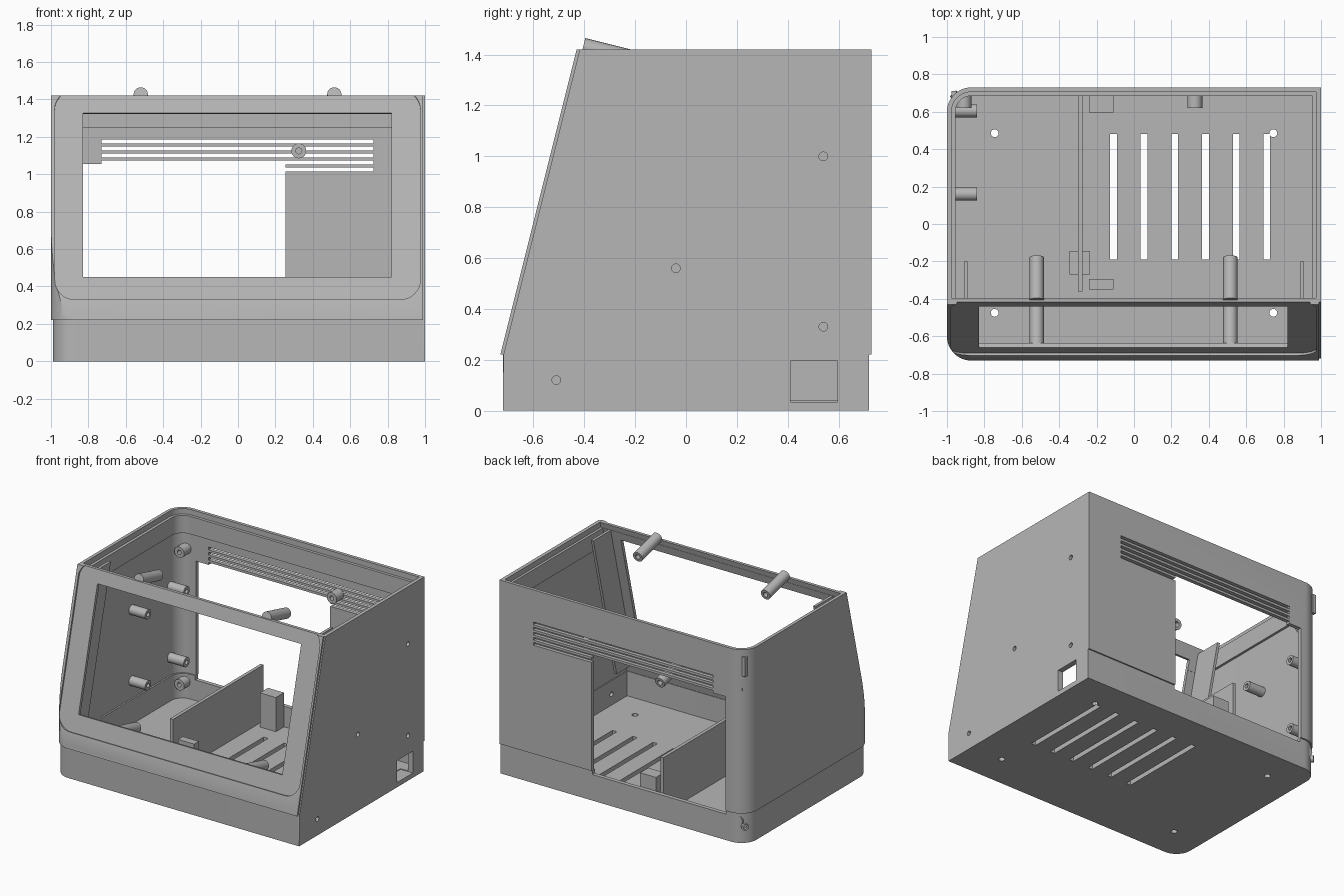
import bpy, bmesh, math
from mathutils import Matrix, Vector

if "Cube" in bpy.data.objects:
    bpy.data.objects.remove(bpy.data.objects["Cube"])

grey = bpy.data.materials.new("plain grey")
grey.use_nodes = True
GREY = (0.47, 0.47, 0.47, 1)
grey.diffuse_color = GREY
grey.node_tree.nodes["Principled BSDF"].inputs["Base Color"].default_value = GREY


# Drawing planes: local x, y hold the outline, local z the extrusion
def frame(x, y, z, origin=(0, 0, 0)):
    m = Matrix((x, y, z)).transposed().to_4x4()
    m.translation = Vector(origin)
    return m


PLAN = Matrix.Identity(4)
SIDE = frame((0, 1, 0), (0, 0, 1), (1, 0, 0))
BACK = frame((1, 0, 0), (0, 0, 1), (0, 1, 0))
UP = Vector((0, 0.3, 1.2)).normalized()
OUT = Vector((0, -UP.z, UP.y))
FOOT = Vector((0, -0.73, 0.22))
SLOPE = frame((1, 0, 0), UP, OUT, FOOT)


def finish(name, bm):
    bmesh.ops.recalc_face_normals(bm, faces=bm.faces)
    mesh = bpy.data.meshes.new(name)
    bm.to_mesh(mesh)
    bm.free()
    mesh.materials.append(grey)
    ob = bpy.data.objects.new(name, mesh)
    bpy.context.collection.objects.link(ob)
    return ob


def prism(name, pts, m, lo, hi, front=None):
    """Extrude an outline; front trims it parallel to the sloping face."""
    bm = bmesh.new()
    face = bm.faces.new([bm.verts.new((a, b, lo)) for a, b in pts])
    ext = bmesh.ops.extrude_face_region(bm, geom=[face])["geom"]
    bmesh.ops.translate(bm, vec=(0, 0, hi - lo),
                        verts=[v for v in ext if isinstance(v, bmesh.types.BMVert)])
    bm.transform(m)
    if front is not None:
        bmesh.ops.bisect_plane(bm, geom=bm.verts[:] + bm.edges[:] + bm.faces[:],
                               plane_co=FOOT - OUT * front, plane_no=OUT, clear_outer=True)
        bmesh.ops.holes_fill(bm, edges=[e for e in bm.edges if e.is_boundary])
    return finish(name, bm)


def rect(x0, x1, y0, y1):
    return [(x0, y0), (x1, y0), (x1, y1), (x0, y1)]


def arc(x, y, r, a0, a1, n=12):
    return [(x + r * math.cos(math.radians(a0 + (a1 - a0) * i / n)),
             y + r * math.sin(math.radians(a0 + (a1 - a0) * i / n))) for i in range(n + 1)]


def circle(x, y, r):
    return arc(x, y, r, 0, 360, 20)[:-1]


def round_rect(x0, x1, y0, y1, r):
    return (arc(x1 - r, y1 - r, r, 0, 90) + arc(x0 + r, y1 - r, r, 90, 180)
            + arc(x0 + r, y0 + r, r, 180, 270) + arc(x1 - r, y0 + r, r, 270, 360))


def footprint(inset, right):
    """Body outline: rounded on one side, square on the other."""
    x, y, r = -1 + inset, 0.73 - inset, 0.13 - inset
    return ([(right, y)] + arc(x + r, y - r, r, 90, 180)
            + arc(x + r, -y + r, r, 180, 270) + [(right, -y)])


def box(name, x0, x1, y0, y1, z0, z1):
    return prism(name, rect(x0, x1, y0, y1), PLAN, z0, z1)


def cut(cutter, *targets):
    cutter.hide_render = True
    for ob in targets:
        mod = ob.modifiers.new("cut", 'BOOLEAN')
        mod.operation, mod.solver, mod.object = 'DIFFERENCE', 'EXACT', cutter
        bpy.context.view_layer.objects.active = ob
        bpy.ops.object.modifier_apply(modifier=mod.name)
    bpy.data.objects.remove(cutter)


def tube(name, start, direction, r, length, hole):
    """Round post with a blind hole in its tip."""
    prof = [(0, 0), (r, 0), (r, length), (hole, length), (hole, length * 0.3), (0, length * 0.3)]
    bm = bmesh.new()
    vs = [bm.verts.new((a, 0, b)) for a, b in prof]
    es = [bm.edges.new(p) for p in zip(vs, vs[1:])]
    bmesh.ops.spin(bm, geom=vs + es, cent=(0, 0, 0), axis=(0, 0, 1),
                   angle=math.tau, steps=24)
    bmesh.ops.remove_doubles(bm, verts=bm.verts, dist=0.0005)
    rot = Vector(direction).to_track_quat('Z', 'Y').to_matrix().to_4x4()
    bm.transform(Matrix.Translation(start) @ rot)
    return finish(name, bm)


# Upper shell, with an inner ledge below the open rim
shell = prism("upper_shell", footprint(0, 0.99), PLAN, 0.22, 1.42, 0)
cut(prism("c", footprint(0.045, 0.955), PLAN, 0.1, 1.6, 0.036), shell)
cut(prism("c", footprint(0.028, 0.967), PLAN, 0.1, 1.25, 0.035), shell)
cut(prism("c", footprint(0.024, 0.973), PLAN, 1.38, 1.6, 0.034), shell)

# Base tray
base = prism("base_tray", footprint(0.01, 0.99), PLAN, 0, 0.22)
cut(prism("c", footprint(0.04, 0.96), PLAN, 0.04, 0.4), base)

# Right side panel
panel = prism("right_panel", [(-0.72, 0), (0.72, 0), (0.72, 0.22), (0.73, 0.22),
                              (0.73, 1.42), (-0.418, 1.42), (-0.718, 0.22)], SIDE, 0.99, 1.0)

# Sloping front: shallow rounded recess and screen opening
cut(prism("c", round_rect(-0.98, 0.975, 0.113, 1.27, 0.11), SLOPE, -0.012, 0.1), shell)
cut(prism("c", rect(-0.83, 0.82, 0.242, 1.144), SLOPE, -0.12, 0.1), shell)

# Back: large opening, framed window and vent slots
cut(prism("c", rect(-0.83, 0.255, 0.19, 1.055), BACK, 0.6, 0.8), shell, base)
cut(prism("c", rect(0.36, 0.887, 0.30, 0.65), BACK, 0.716, 0.8), shell)
cut(prism("c", rect(0.395, 0.85, 0.35, 0.615), BACK, 0.6, 0.8), shell)
for i in range(5):
    z = 1.025 + 0.0375 * i
    cut(prism("c", rect(-0.73, 0.725, z - 0.01, z + 0.01), BACK, 0.6, 0.8), shell)

# Right wall: socket hole and screw holes
cut(prism("c", rect(0.41, 0.595, 0.035, 0.195), SIDE, 0.9, 1.1), panel, base)
for y, z, r in [(-0.51, 1, 0.017), (0.54, 1, 0.017), (-0.04, 0.56, 0.017),
                (0.54, 0.56, 0.021), (0.54, 0.33, 0.017), (-0.51, 0.12, 0.017)]:
    cut(prism("c", circle(y, z, r), SIDE, 0.9, 1.1), panel, base if z < 0.22 else shell)

# Floor: vents and foot holes
for i in range(6):
    x = -0.11 + 0.164 * i
    cut(box("c", x - 0.018, x + 0.018, -0.19, 0.48, -0.1, 0.1), base)
for x in (-0.745, 0.745):
    for y in (-0.475, 0.485):
        cut(prism("c", circle(x, y, 0.021), PLAN, -0.1, 0.1), base)

# Floor divider and support blocks
box("floor_divider", -0.30, -0.275, -0.36, 0.69, 0.04, 0.45)
box("rear_block", -0.24, -0.11, 0.595, 0.69, 0.04, 0.29)
box("front_block", -0.24, -0.11, -0.35, -0.295, 0.04, 0.31)
box("divider_foot", -0.345, -0.235, -0.27, -0.145, 0.04, 0.12)

# Sloping ribs inside the front
for name, x in (("left_rib", -0.91), ("right_rib", 0.89)):
    prism(name, [(-0.67, 0.3), (-0.47, 0.3), (-0.2, 1.38), (-0.4, 1.38)], SIDE, x, x + 0.02)

# Long screen posts standing square to the sloping front
for level, y, z in (("upper", -0.405, 1.428), ("lower", -0.66, 0.41)):
    for side, x in (("left", 0.515), ("right", -0.52)):
        tube(f"{level}_{side}_screen_post", (x, y, z), -OUT, 0.038, 0.235, 0.018)

# Board posts on the rounded side wall
for y in (0.16, 0.605):
    for z in (0.35, 0.87):
        tube("board_post", (-0.975, y, z), (1, 0, 0), 0.035, 0.135, 0.016)

# Short posts on the back wall
for x, z in ((0.325, 1.125), (-0.91, 1.13), (-0.91, 0.16)):
    tube("back_post", (x, 0.705, z), (0, -1, 0), 0.04, 0.085, 0.016)

# Corner tab and corner boss
box("corner_tab", -0.977, -0.95, 0.685, 0.71, 1.23, 1.37)
tube("corner_boss", (-0.94, 0.67, 0.12), (-1, 1, 0), 0.024, 0.04, 0.012)

# Smooth the round faces, keep edges crisp
bpy.ops.object.select_all(action='DESELECT')
for ob in bpy.context.collection.objects:
    if ob.type == 'MESH':
        ob.select_set(True)
bpy.context.view_layer.objects.active = shell
bpy.ops.object.shade_smooth_by_angle(angle=math.radians(30))
